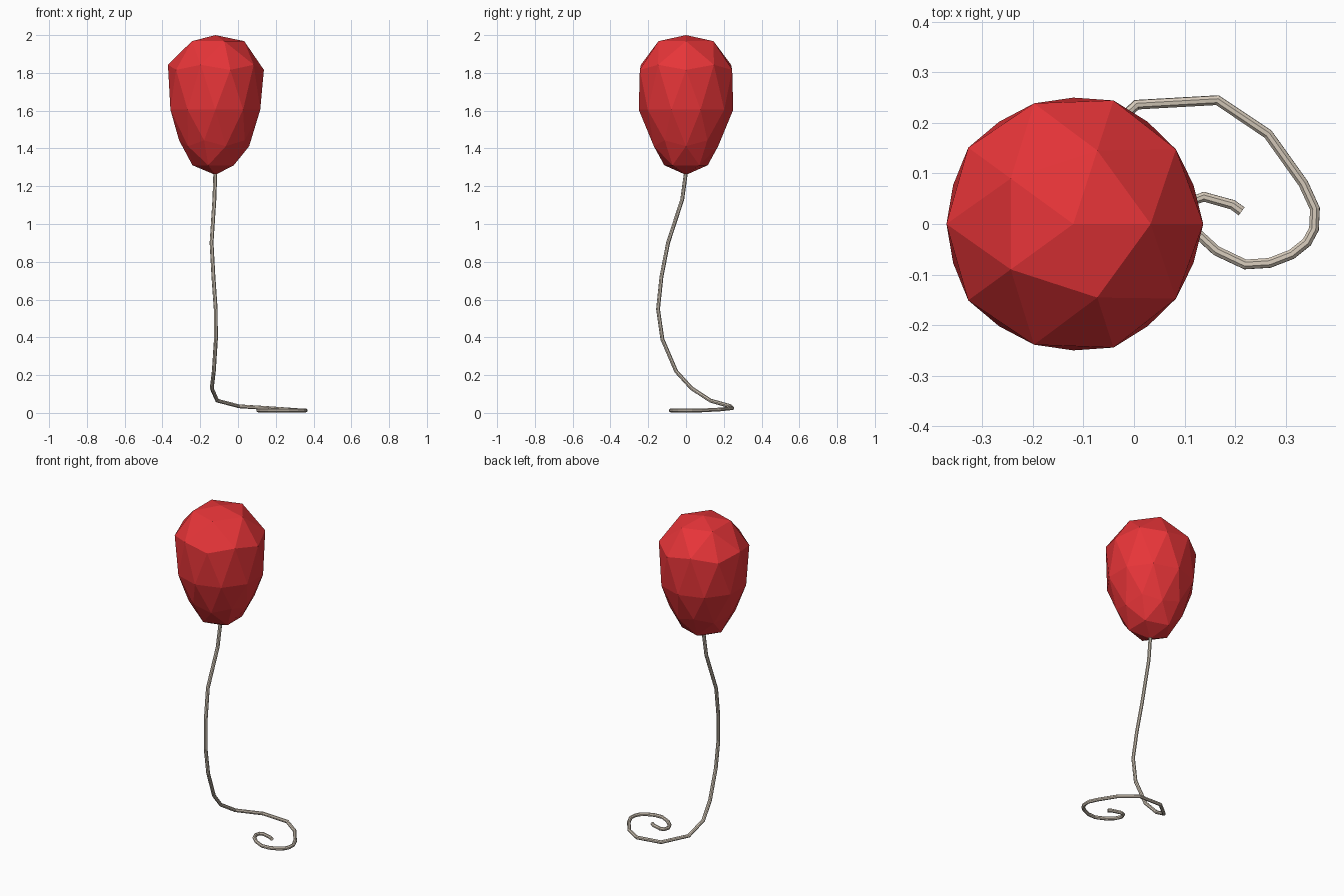
import bpy, bmesh, math

if "Cube" in bpy.data.objects:
    bpy.data.objects.remove(bpy.data.objects["Cube"])


def material(name, rgb):
    m = bpy.data.materials.new(name)
    m.diffuse_color = (*rgb, 1)
    m.use_nodes = True
    m.node_tree.nodes["Principled BSDF"].inputs["Base Color"].default_value = m.diffuse_color
    return m


# Balloon: low-poly icosphere remapped ring by ring to a teardrop profile
# (unit-sphere height, finished radius, finished height)
PROFILE = [
    (1, 0, 2.0), (0.851, 0.153, 1.968), (0.526, 0.251, 1.843),
    (0.447, 0.257, 1.816), (0, 0.25, 1.605), (-0.447, 0.192, 1.443),
    (-0.526, 0.179, 1.412), (-0.851, 0.121, 1.311), (-1, 0, 1.26),
]
CENTRE_X = -0.12

bm = bmesh.new()
bmesh.ops.create_icosphere(bm, subdivisions=2, radius=1)
for v in bm.verts:
    _, radius, height = min(PROFILE, key=lambda p: abs(p[0] - v.co.z))
    angle = math.atan2(v.co.y, v.co.x)
    v.co = (CENTRE_X + radius * math.cos(angle), radius * math.sin(angle), height)
mesh = bpy.data.meshes.new("balloon")
bm.to_mesh(mesh)
bm.free()
balloon = bpy.data.objects.new("balloon", mesh)
bpy.context.collection.objects.link(balloon)
mesh.materials.append(material("red_rubber", (0.8, 0.035, 0.04)))

# String: hangs down, then curls up on the floor
HANGING = [
    (-0.12, 0, 1.275), (-0.125, -0.02, 1.13), (-0.14, -0.095, 0.9),
    (-0.13, -0.13, 0.72), (-0.118, -0.148, 0.55), (-0.117, -0.125, 0.39),
    (-0.128, -0.052, 0.22), (-0.139, 0.03, 0.13), (-0.11, 0.13, 0.065),
    (0.005, 0.236, 0.035), (0.165, 0.245, 0.025), (0.265, 0.178, 0.018),
]
COIL = [
    (0.335, 0.08), (0.358, 0.03), (0.356, -0.01), (0.342, -0.036),
    (0.312, -0.06), (0.268, -0.077), (0.22, -0.08), (0.163, -0.053),
    (0.125, -0.018), (0.108, 0.018), (0.115, 0.045), (0.138, 0.054),
    (0.195, 0.038), (0.213, 0.025),
]
points = HANGING + [(x, y, 0.013) for x, y in COIL]

curve = bpy.data.curves.new("string", "CURVE")
curve.dimensions = "3D"
curve.bevel_depth = 0.0105
curve.bevel_resolution = 2
curve.use_fill_caps = True
spline = curve.splines.new("POLY")
spline.points.add(len(points) - 1)
for p, co in zip(spline.points, points):
    p.co = (*co, 1)
spline.use_smooth = False
curve.materials.append(material("string_beige", (0.68, 0.6, 0.5)))
string = bpy.data.objects.new("string", curve)
bpy.context.collection.objects.link(string)
